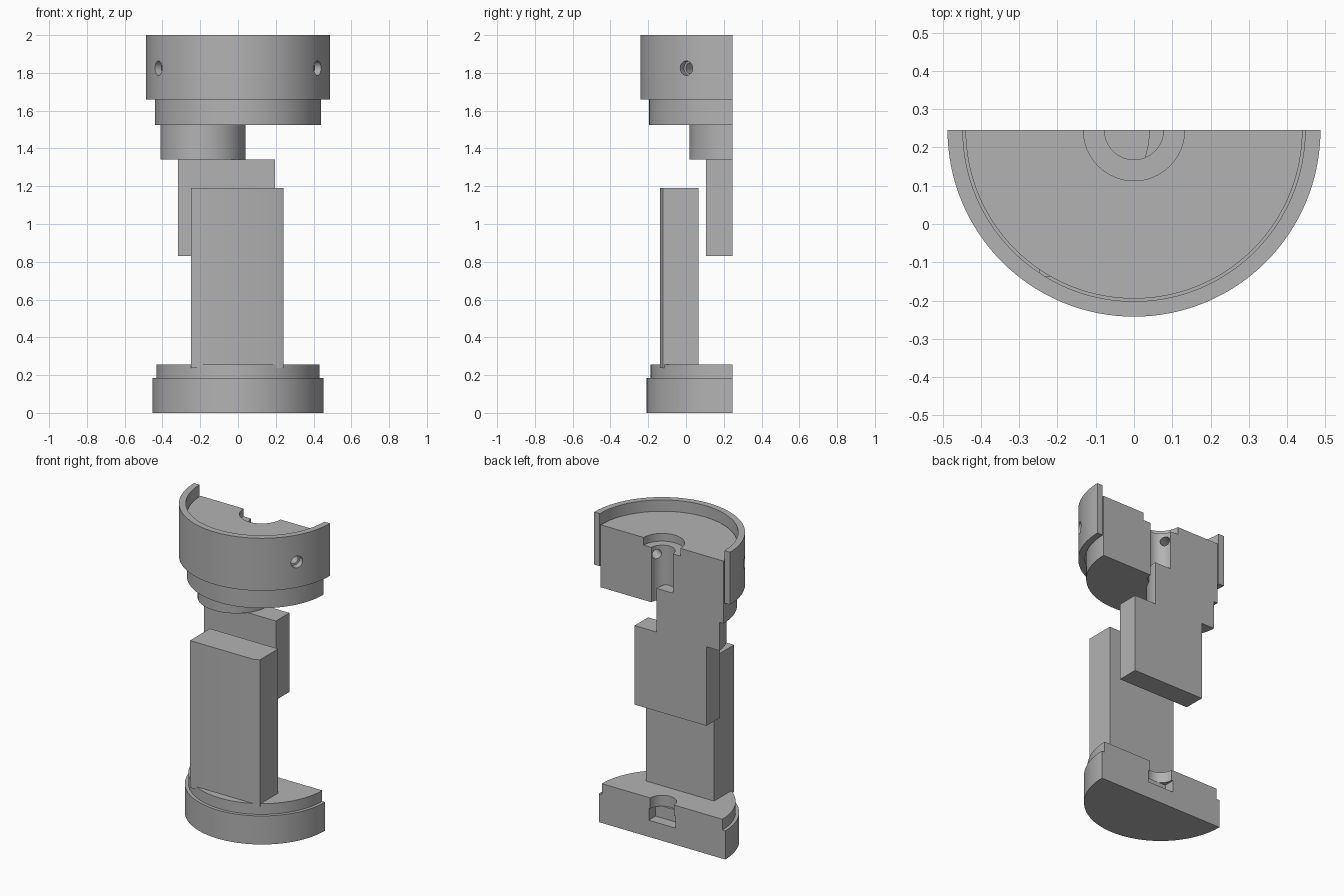
import bpy, bmesh, math
from mathutils import Matrix, Vector

old = bpy.data.objects.get("Cube")
if old:
    bpy.data.objects.remove(old, do_unlink=True)

CUT_Y = 0.245          # plane of the section cut
FLOOR_Z = 1.93         # top of the inner head
HOLE_Z = 1.825

grey = bpy.data.materials.new("plain_grey")
grey.use_nodes = True
grey.diffuse_color = (0.45, 0.45, 0.45, 1)
grey.node_tree.nodes["Principled BSDF"].inputs["Base Color"].default_value = grey.diffuse_color


def prism(name, outline, z0, z1):
    """Extrude a closed xy outline from z0 to z1."""
    bm = bmesh.new()
    face = bm.faces.new([bm.verts.new((x, y, z0)) for x, y in outline])
    top = bmesh.ops.extrude_face_region(bm, geom=[face])["geom"]
    bmesh.ops.translate(bm, vec=(0, 0, z1 - z0),
                        verts=[v for v in top if isinstance(v, bmesh.types.BMVert)])
    bmesh.ops.recalc_face_normals(bm, faces=bm.faces)
    mesh = bpy.data.meshes.new(name)
    bm.to_mesh(mesh)
    bm.free()
    mesh.materials.append(grey)
    obj = bpy.data.objects.new(name, mesh)
    bpy.context.collection.objects.link(obj)
    return obj


def arc(r, cx=0.0, start=math.pi, end=2 * math.pi, steps=64):
    return [(cx + r * math.cos(a), CUT_Y + r * math.sin(a))
            for a in (start + (end - start) * i / steps for i in range(steps + 1))]


def rect(x0, x1, y0, y1):
    return [(x0, y0), (x1, y0), (x1, y1), (x0, y1)]


def disc(name, r, z0, z1):
    return prism(name, arc(r, end=3 * math.pi)[:-1], z0, z1)


def radial_pin(r, angle):
    """Horizontal cylinder pointing outward from the axis."""
    bm = bmesh.new()
    bmesh.ops.create_cone(bm, cap_ends=True, segments=32, radius1=r, radius2=r, depth=0.6)
    out = Vector((math.cos(angle), math.sin(angle), 0))
    turn = out.to_track_quat("Z", "Y").to_matrix().to_4x4()
    place = Matrix.Translation(out * 0.3 + Vector((0, CUT_Y, HOLE_Z)))
    bmesh.ops.transform(bm, matrix=place @ turn, verts=bm.verts)
    mesh = bpy.data.meshes.new("pin_cutter")
    bm.to_mesh(mesh)
    bm.free()
    mesh.materials.append(grey)
    obj = bpy.data.objects.new("pin_cutter", mesh)
    bpy.context.collection.objects.link(obj)
    return obj


def carve(obj, cutters):
    bpy.context.view_layer.objects.active = obj
    for cutter in cutters:
        cutter.hide_render = True
        mod = obj.modifiers.new("cut", "BOOLEAN")
        mod.operation, mod.solver, mod.object = "DIFFERENCE", "EXACT", cutter
        bpy.ops.object.modifier_apply(modifier=mod.name)
        bpy.data.objects.remove(cutter, do_unlink=True)


def pins(r):
    return [radial_pin(r, math.radians(a)) for a in (-30, -150)]


# Head: outer ring with two radial holes, around a bored half disc
ring = prism("outer_ring", arc(0.487) + arc(0.447)[::-1], 1.66, 2.0)
carve(ring, pins(0.038))
head = prism("inner_head", arc(0.44), 1.525, FLOOR_Z)
carve(head, [disc("bore_cutter", 0.077, 1.4, 2.1),
             disc("counterbore_cutter", 0.132, FLOOR_Z - 0.05, 2.1)] + pins(0.03))

# Offset neck reaching into the bore, and the plate below it
neck = prism("offset_neck", arc(0.226, cx=-0.185), 1.342, 1.625)
plate = prism("hanging_plate", rect(-0.318, 0.197, 0.107, CUT_Y), 0.83, 1.342)

# Upright bar with one trimmed edge
bar = prism("upright_bar", [(-0.248, -0.137), (0.21, -0.137), (0.242, -0.122),
                            (0.242, 0.066), (-0.248, 0.066)], 0.237, 1.19)

# Base: foot and collar, with a bore and a rectangular nut pocket
foot = prism("base_foot", arc(0.453), 0, 0.185)
carve(foot, [prism("pocket_cutter", rect(-0.095, 0.095, 0.175, 0.4), 0.108, 0.3)])
collar = prism("base_collar", arc(0.432), 0.185, 0.255)
carve(collar, [disc("base_bore_cutter", 0.085, 0.1, 0.4)])

for obj in (ring, head, neck, plate, bar, foot, collar):
    bpy.ops.object.select_all(action="DESELECT")
    obj.select_set(True)
    bpy.context.view_layer.objects.active = obj
    bpy.ops.object.shade_smooth_by_angle(angle=math.radians(30))
